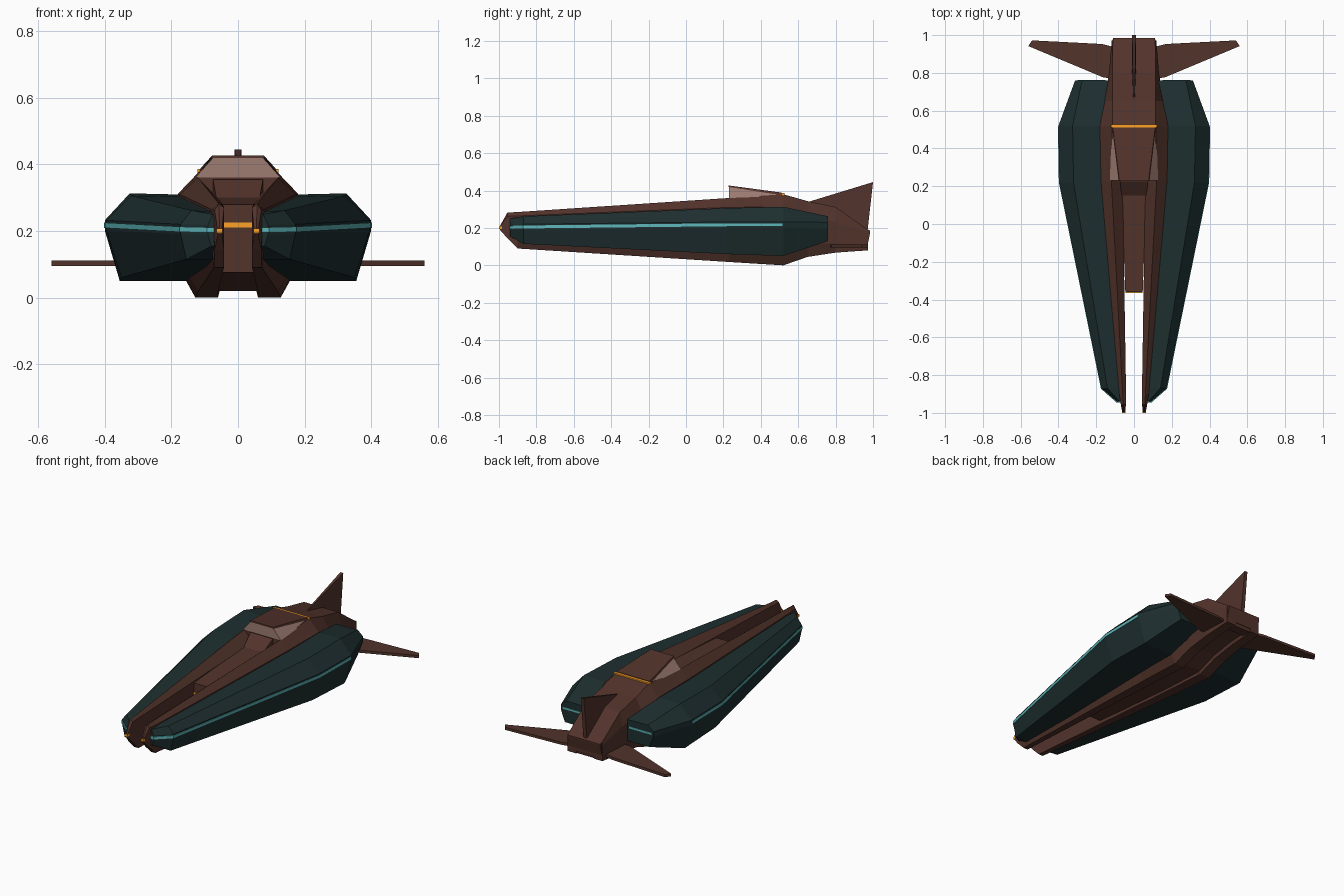
import bpy, bmesh


def material(name, rgb):
    m = bpy.data.materials.new(name)
    m.diffuse_color = (*rgb, 1)
    return m


BROWN = material("brown_hull", (0.085, 0.033, 0.024))
TEAL = material("dark_teal", (0.013, 0.028, 0.029))
CYAN = material("cyan_glow", (0.11, 0.46, 0.48))
GOLD = material("amber_glow", (1.0, 0.36, 0.02))
GLASS = material("rose_glass", (0.34, 0.20, 0.17))


def loft(name, mat, sections, mirror=False, full=False):
    """Skin rings of (x, z) points at successive y; 'full' reflects half-sections."""
    bm = bmesh.new()
    rings = []
    for y, pts in sections:
        if full:
            pts = pts + [(-x, z) for x, z in reversed(pts) if x > 0]
        rings.append([bm.verts.new((x, y, z)) for x, z in pts])
    n = len(rings[0])
    for a, b in zip(rings, rings[1:]):
        for i in range(n):
            j = (i + 1) % n
            bm.faces.new((a[i], a[j], b[j], b[i]))
    bm.faces.new(rings[0])
    bm.faces.new(rings[-1][::-1])
    finish(name, bm, mat, mirror)


def plate(name, mat, bottom, top, mirror=False):
    """Solid between two matching outlines of 3D points."""
    bm = bmesh.new()
    a = [bm.verts.new(p) for p in bottom]
    b = [bm.verts.new(p) for p in top]
    for i in range(len(a)):
        j = (i + 1) % len(a)
        bm.faces.new((a[i], a[j], b[j], b[i]))
    bm.faces.new(a)
    bm.faces.new(b[::-1])
    finish(name, bm, mat, mirror)


def finish(name, bm, mat, mirror):
    bmesh.ops.recalc_face_normals(bm, faces=bm.faces)
    me = bpy.data.meshes.new(name)
    bm.to_mesh(me)
    bm.free()
    me.materials.append(mat)
    ob = bpy.data.objects.new(name, me)
    bpy.context.collection.objects.link(ob)
    if mirror:
        mod = ob.modifiers.new("mirror", 'MIRROR')
        mod.use_mirror_merge = False


def box(name, mat, x, y, z, mirror=False):
    ring = [(x[0], z[0]), (x[1], z[0]), (x[1], z[1]), (x[0], z[1])]
    loft(name, mat, [(y[0], ring), (y[1], ring)], mirror)


# Side pods: inner x, top edge, side band, bottom edge
def pod(y, xi, zt, xt, xm, zm, xb, zb):
    return y, [(xi, zt - 0.005), (xt, zt), (xm, zm + 0.015), (xm, zm - 0.015), (xb, zb), (xi, zb)]


loft("side_pod", TEAL, [
    pod(-0.94, 0.05, 0.25, 0.075, 0.09, 0.203, 0.08, 0.155),
    pod(-0.87, 0.055, 0.262, 0.14, 0.172, 0.205, 0.155, 0.115),
    pod(0.22, 0.10, 0.306, 0.32, 0.395, 0.217, 0.35, 0.06),
    pod(0.52, 0.11, 0.313, 0.325, 0.40, 0.217, 0.355, 0.05),
    pod(0.76, 0.09, 0.262, 0.275, 0.312, 0.215, 0.285, 0.13)], mirror=True)


# Glowing strip along the pod sides and across the pod tails
def strip(y, x, z, h=0.008):
    return y, [(x - 0.03, z - h), (x, z - h), (x, z + h), (x - 0.03, z + h)]


loft("pod_light_strip", CYAN, [strip(-0.945, 0.093, 0.203), strip(-0.872, 0.175, 0.205),
     strip(0.22, 0.398, 0.217), strip(0.515, 0.403, 0.217)], mirror=True)
box("pod_tail_light", CYAN, (0.15, 0.30), (0.755, 0.763), (0.209, 0.221), mirror=True)


# Forked prow rails: inner edge, ridge, outer slope and keel
def rail(y, xi, zi, xr, zr, xo, zo, xb, zb):
    return y, [(xi, zi), (xr, zr), (xo, zo), (xo, zb + (zo - zb) * 0.3), (xb, zb), (xi, zb)]


loft("prow_rail", BROWN, [
    rail(-0.995, 0.048, 0.208, 0.055, 0.21, 0.062, 0.208, 0.06, 0.19),
    rail(-0.955, 0.042, 0.27, 0.058, 0.282, 0.07, 0.262, 0.07, 0.145),
    rail(-0.90, 0.042, 0.272, 0.06, 0.285, 0.078, 0.264, 0.072, 0.09),
    rail(0.23, 0.06, 0.30, 0.12, 0.36, 0.175, 0.31, 0.12, 0.018),
    rail(0.52, 0.06, 0.31, 0.115, 0.378, 0.18, 0.312, 0.128, 0.0)], mirror=True)
box("prow_light", GOLD, (0.046, 0.064), (-1.0, -0.97), (0.194, 0.208), mirror=True)

# Sunken spine between the rails
loft("centre_spine", BROWN, [
    (-0.36, [(0.046, 0.28), (0.046, 0.075)]),
    (0.15, [(0.065, 0.30), (0.065, 0.04)]),
    (0.225, [(0.075, 0.355), (0.075, 0.035)]),
    (0.52, [(0.075, 0.37), (0.075, 0.02)])], full=True)
box("spine_light", GOLD, (-0.044, 0.044), (-0.364, -0.35), (0.211, 0.226))


# Rear fuselage tapering to the tail block
def tail(y, xr, zt, xo, zo, xb, zb):
    return y, [(xr, zt), (xo, zo), (xo, zb + (zo - zb) * 0.3), (xb, zb), (0.06, zb), (0.055, zb + 0.02)]


def roof_slab(y, zt):
    return y, [(0.12, zt), (0.165, zt - 0.045), (0.15, 0.15), (0.1, 0.1), (0.06, 0.1), (0.055, 0.1)]


loft("rear_fuselage", BROWN, [
    roof_slab(0.23, 0.36),
    tail(0.52, 0.115, 0.38, 0.18, 0.312, 0.128, 0.0),
    tail(0.65, 0.115, 0.343, 0.158, 0.275, 0.125, 0.045),
    tail(0.80, 0.115, 0.312, 0.132, 0.23, 0.122, 0.068),
    tail(0.972, 0.112, 0.19, 0.118, 0.175, 0.118, 0.08)], full=True)
box("tail_light", GOLD, (-0.06, 0.06), (0.965, 0.978), (0.165, 0.178))

# Canopy glass, its solid roof and the amber bar behind it
loft("canopy_glass", GLASS, [
    (0.23, [(0.075, 0.42), (0.128, 0.36)]),
    (0.50, [(0.11, 0.382), (0.118, 0.37)])], full=True)
loft("canopy_roof", BROWN, [
    (0.228, [(0.077, 0.427), (0.082, 0.419)]),
    (0.51, [(0.112, 0.389), (0.116, 0.375)])], full=True)
box("canopy_rear_light", GOLD, (-0.122, 0.122), (0.51, 0.526), (0.365, 0.386))

# Vertical fin, thin at the leading edge
fin = [(0.64, 0.335, 0.003), (1.0, 0.445, 0.01), (0.97, 0.18, 0.012), (0.80, 0.26, 0.012)]
plate("tail_fin", BROWN, [(-t, y, z) for y, z, t in fin], [(t, y, z) for y, z, t in fin])

# Horizontal tail wings
wing = [(0.08, 0.77), (0.16, 0.775), (0.56, 0.942), (0.54, 0.972), (0.17, 0.953), (0.08, 0.93)]
plate("tail_wing", BROWN, [(x, y, 0.095) for x, y in wing],
      [(x, y, 0.111) for x, y in wing], mirror=True)
# Tail deck extending over the end block
loft("tail_end_block", BROWN, [
    (0.90, [(0.113, 0.235), (0.116, 0.085)]),
    (0.965, [(0.112, 0.195), (0.116, 0.08)]),
    (0.985, [(0.11, 0.185), (0.11, 0.178)])], full=True)
